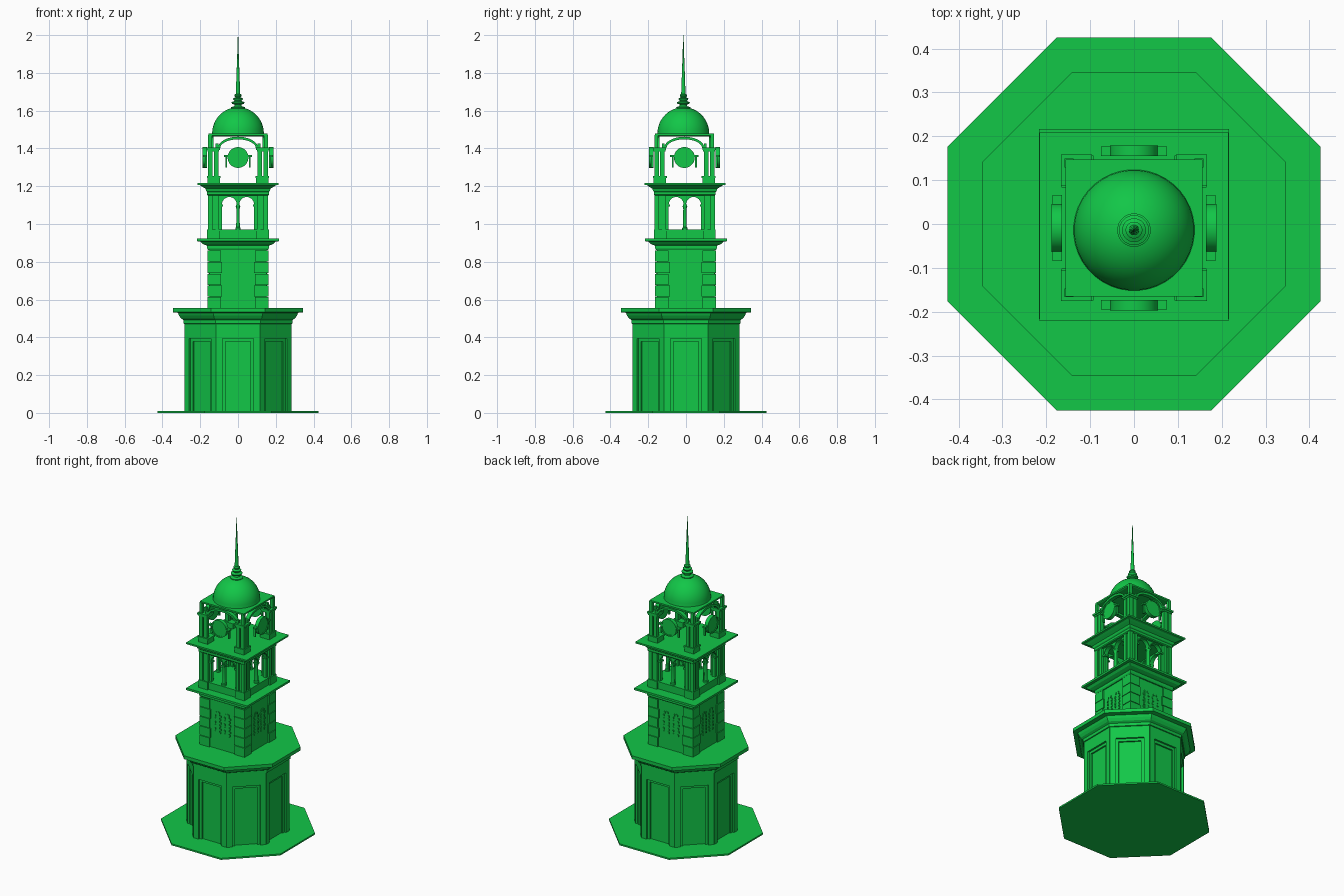
import bpy, bmesh
from math import pi, cos, sin
from mathutils import Matrix, Vector

if "Cube" in bpy.data.objects:
    bpy.data.objects.remove(bpy.data.objects["Cube"])

green = bpy.data.materials.new("green")
green.diffuse_color = (0.006, 0.57, 0.064, 1)
green.use_nodes = True
green.node_tree.nodes["Principled BSDF"].inputs["Base Color"].default_value = green.diffuse_color


def finish(name, bm, smooth=False):
    bmesh.ops.recalc_face_normals(bm, faces=bm.faces)
    me = bpy.data.meshes.new(name)
    bm.to_mesh(me)
    bm.free()
    ob = bpy.data.objects.new(name, me)
    bpy.context.collection.objects.link(ob)
    me.materials.append(green)
    if smooth:
        bpy.ops.object.select_all(action='DESELECT')
        ob.select_set(True)
        bpy.context.view_layer.objects.active = ob
        bpy.ops.object.shade_smooth_by_angle(angle=0.6)


def loft(bm, n, profile, cx=0, cy=0):
    """Stack n-sided rings; profile holds (half width, z)."""
    rings = []
    for a, z in profile:
        r = a / cos(pi / n)
        rings.append([bm.verts.new((cx + r * cos(2 * pi * (i + .5) / n),
                                    cy + r * sin(2 * pi * (i + .5) / n), z)) for i in range(n)])
    for lo, hi in zip(rings, rings[1:]):
        for i in range(n):
            j = (i + 1) % n
            bm.faces.new((lo[i], lo[j], hi[j], hi[i]))
    bm.faces.new(rings[0][::-1])
    bm.faces.new(rings[-1])


def prism(bm, pts, d0, d1, ang=0, cy=0):
    """Extrude an (x, z) outline outward from distance d0 to d1 on the face at ang."""
    rot = Matrix.Rotation(ang, 3, 'Z')
    a, b = [[bm.verts.new(rot @ Vector((x, -d, z)) + Vector((0, cy, 0))) for x, z in pts]
            for d in (d0, d1)]
    bm.faces.new(a)
    bm.faces.new(b[::-1])
    for i in range(len(pts)):
        j = (i + 1) % len(pts)
        bm.faces.new((a[i], a[j], b[j], b[i]))


def box(bm, x0, x1, d0, d1, z0, z1, ang=0, cy=0):
    prism(bm, [(x0, z0), (x1, z0), (x1, z1), (x0, z1)], d0, d1, ang, cy)


def arc(cx, cz, rx, rz, n=12, a0=pi, a1=0):
    return [(cx + rx * cos(a0 + (a1 - a0) * i / n), cz + rz * sin(a0 + (a1 - a0) * i / n))
            for i in range(n + 1)]


def solid(name, n, profile, cy=0, smooth=False):
    bm = bmesh.new()
    loft(bm, n, profile, 0, cy)
    finish(name, bm, smooth)


QUARTERS = [k * pi / 2 for k in range(4)]
C1, C2, C3, C4 = -.002, -.006, -.009, -.014   # the stages drift slightly to the front

# Octagonal ground storey
solid("base_slab", 8, [(.425, 0), (.425, .01)])
solid("ground_core", 8, [(.262, .01), (.262, .5)])
walls, frames = bmesh.new(), bmesh.new()
for k in range(8):
    prism(walls, [(-.117, .01), (-.082, .01), (-.082, .395), (.082, .395), (.082, .01),
                  (.117, .01), (.117, .49), (-.117, .49)], .25, .2835, k * pi / 4)
    prism(frames, [(-.085, .01), (-.066, .01), (-.066, .378), (.066, .378), (.066, .01),
                   (.085, .01), (.085, .398), (-.085, .398)], .25, .272, k * pi / 4)
finish("ground_walls", walls)
finish("panel_frames", frames)
solid("ground_cornice", 8, [(.28, .47), (.289, .473), (.289, .492), (.302, .5), (.312, .515),
                            (.318, .53), (.345, .533), (.345, .555)])

# Square shaft with corner blocks
solid("shaft_core", 4, [(.152, .55), (.152, .88)], C1)
quoins = bmesh.new()
for c in range(5):
    z = .555 + c * .0615
    w = .09 - .006 * (c % 2)
    for sx in (-1, 1):
        for sy in (-1, 1):
            x0, x1 = sorted((sx * w, sx * .161))
            d0, d1 = sorted((sy * w, sy * .161))
            box(quoins, x0, x1, d0, d1, z, z + .058, 0, C1)
finish("corner_blocks", quoins)
slits, teeth = bmesh.new(), bmesh.new()
for a in QUARTERS:
    for x in (-.034, .034):
        prism(slits, [(x + .012, .65)] + arc(x, .775, .012, .022, 8, 0, pi) + [(x - .012, .65)],
              .145, .1545, a, C1)
        for s in (-1, 1):
            for i in range(7):
                xc = x + s * (.016 + .003 * (i % 2) - (.006 if i == 6 else 0))
                z = .655 + .021 * i
                box(teeth, xc - .004, xc + .004, .145, .157, z, z + .012, a, C1)
finish("slit_windows", slits)
finish("window_blocks", teeth)
solid("shaft_cornice", 4, [(.158, .862), (.163, .87), (.163, .885), (.172, .888), (.188, .895),
                           (.2, .907), (.217, .909), (.217, .922)])

# Arcaded stage
solid("arcade_plinth", 4, [(.152, .92), (.152, .962), (.156, .962), (.156, .97)], C2)
arcade, piers, columns = bmesh.new(), bmesh.new(), bmesh.new()
outline = ([(-.125, .965)] + [(-.086, .965)] + arc(-.046, 1.1, .04, .043) + [(-.006, .965)]
           + [(.006, .965)] + arc(.046, 1.1, .04, .043) + [(.086, .965)]
           + [(.125, .965), (.125, 1.17), (-.125, 1.17)])
for a in QUARTERS:
    prism(arcade, outline, .122, .143, a, C2)
    # arch mouldings, imposts and central column
    for x in (-.046, .046):
        prism(arcade, arc(x, 1.1, .046, .049) + arc(x, 1.1, .04, .043, 12, 0, pi),
              .14, .149, a, C2)
    for x in (-.09, 0, .09):
        box(arcade, x - .011, x + .011, .119, .15, 1.093, 1.103, a, C2)
    px, py = 0.137 * sin(a), -0.137 * cos(a)
    loft(columns, 12, [(.014, .97), (.014, .98), (.0095, .984), (.0085, 1.08), (.013, 1.095)],
         px, py + C2)
    # corner pier, its pedestal and side pilasters
    box(piers, .102, .152, .102, .152, .965, 1.17, a, C2)
    box(piers, .098, .163, .098, .163, .92, .972, a, C2)
    box(piers, .136, .16, .136, .16, .97, 1.16, a, C2)
    box(piers, .1, .12, .14, .158, .97, 1.16, a, C2)
    box(piers, .14, .158, .1, .12, .97, 1.16, a, C2)
finish("arcade_walls", arcade)
finish("arcade_piers", piers)
finish("arcade_columns", columns, True)
solid("arcade_cornice", 4, [(.158, 1.15), (.163, 1.155), (.163, 1.17), (.168, 1.175),
                            (.172, 1.187), (.19, 1.198), (.2, 1.205), (.215, 1.207),
                            (.215, 1.217)], C2)

# Open clock stage
pedestals, posts, caps = bmesh.new(), bmesh.new(), bmesh.new()
arches, dials, arms = bmesh.new(), bmesh.new(), bmesh.new()
for a in QUARTERS:
    box(pedestals, .096, .162, .096, .162, 1.215, 1.245, a, C3)
    box(pedestals, .092, .165, .092, .165, 1.243, 1.253, a, C3)
    for x, d, r in ((.147, .147, .012), (.116, .147, .012), (.147, .116, .012)):
        box(posts, x - r, x + r, d - r, d + r, 1.25, 1.39, a, C3)
    box(caps, .1, .162, .1, .162, 1.383, 1.393, a, C3)
    box(caps, .096, .167, .096, .167, 1.393, 1.405, a, C3)
    box(caps, .138, .158, .138, .158, 1.4, 1.47, a, C3)
    box(caps, .104, .118, .138, .154, 1.4, 1.425, a, C3)
    box(caps, .138, .154, .104, .118, 1.4, 1.425, a, C3)
    prism(arches, arc(0, 1.402, .106, .06, 24) + arc(0, 1.402, .094, .046, 24, 0, pi),
          .13, .155, a, C3)
    # dial drum with raised rim, held by a bracket each side
    prism(dials, arc(0, 1.352, .055, .055, 40, 2 * pi, 2 * pi / 41), .164, .184, a, C3)
    prism(dials, arc(0, 1.352, .055, .055, 40, pi, -pi + .001)
          + arc(0, 1.352, .047, .047, 40, -pi + .001, pi), .18, .188, a, C3)
    for s in (-1, 1):
        x0, x1 = sorted((s * .045, s * .075))
        box(arms, x0, x1, .164, .186, 1.354, 1.364, a, C3)
        x0, x1 = sorted((s * .057, s * .066))
        box(arms, x0, x1, .164, .176, 1.3, 1.356, a, C3)
finish("clock_pedestals", pedestals)
finish("clock_posts", posts)
finish("post_caps", caps)
finish("clock_arches", arches, True)
finish("clock_dials", dials, True)
finish("dial_brackets", arms)
solid("roof_plate", 4, [(.148, 1.464), (.156, 1.468), (.156, 1.478)], C3)

# Dome, turned finial and spire
solid("dome", 40, [(.138, 1.476)] + [(.137 * cos(t * pi / 24), 1.48 + .138 * sin(t * pi / 24))
                                     for t in range(12)] + [(.004, 1.618)], C4, True)
solid("finial", 24, [(.036, 1.606), (.038, 1.618), (.02, 1.624), (.019, 1.632), (.032, 1.637),
                     (.034, 1.645), (.018, 1.651), (.024, 1.658), (.027, 1.664), (.014, 1.671),
                     (.019, 1.677), (.019, 1.684), (.01, 1.69)], C4, True)
solid("spire", 12, [(.0115, 1.688), (.008, 1.79), (.004, 1.9), (.001, 2.0)], C4, True)
